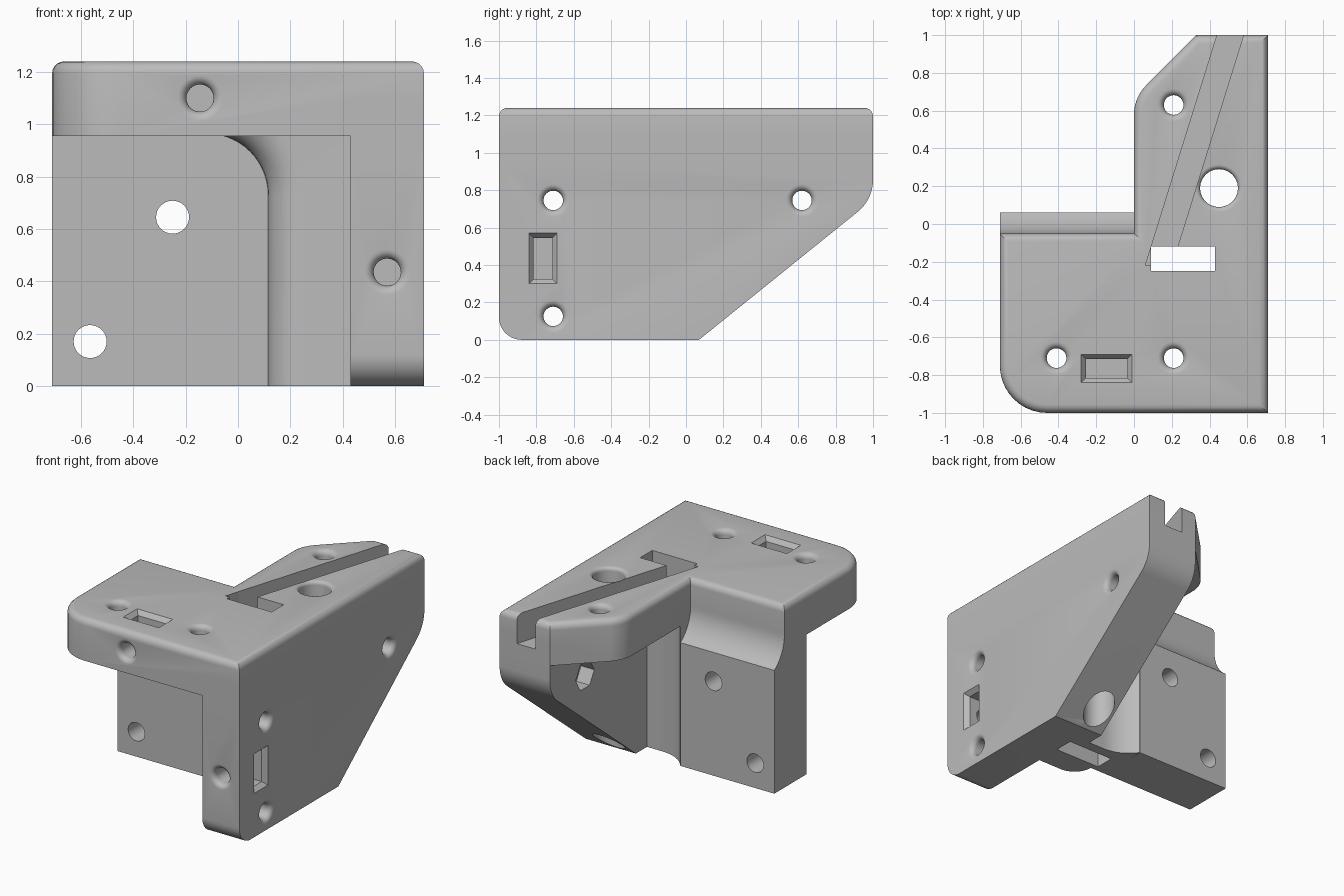
import bpy, bmesh
from math import pi, sin, cos, radians, acos
from mathutils import Vector

cube = bpy.data.objects.get("Cube")
if cube:
    bpy.data.objects.remove(cube, do_unlink=True)

grey = bpy.data.materials.new("plain grey")
grey.use_nodes = True
grey.diffuse_color = (0.5, 0.5, 0.5, 1)
grey.node_tree.nodes["Principled BSDF"].inputs["Base Color"].default_value = (0.5, 0.5, 0.5, 1)


def loft(name, loops, top_bevel=0):
    """Solid skinned through matching loops of 3D points."""
    bm = bmesh.new()
    rings = [[bm.verts.new(p) for p in loop] for loop in loops]
    for a, b in zip(rings, rings[1:]):
        for i in range(len(a)):
            j = (i + 1) % len(a)
            bm.faces.new((a[i], a[j], b[j], b[i]))
    bm.faces.new(rings[0])
    bm.faces.new(rings[-1])
    bmesh.ops.recalc_face_normals(bm, faces=bm.faces)
    if top_bevel:
        top = set(rings[-1])
        edges = [e for e in bm.edges if set(e.verts) <= top]
        bmesh.ops.bevel(bm, geom=edges, offset=top_bevel, segments=5, profile=0.5, affect='EDGES')
    mesh = bpy.data.meshes.new(name)
    bm.to_mesh(mesh)
    bm.free()
    mesh.materials.append(grey)
    obj = bpy.data.objects.new(name, mesh)
    bpy.context.collection.objects.link(obj)
    return obj


PLACE = {'x': lambda u, v, w: (w, u, v), 'y': lambda u, v, w: (u, w, v), 'z': lambda u, v, w: (u, v, w)}


def prism(name, axis, pts, lo, hi, bevel=0):
    return loft(name, [[PLACE[axis](*p, w) for p in pts] for w in (lo, hi)], bevel)


def rect(u0, u1, v0, v1):
    return [(u0, v0), (u1, v0), (u1, v1), (u0, v1)]


def rounded(points, steps=10):
    """Polygon from (u, v, radius) corners."""
    out = []
    for i, (u, v, r) in enumerate(points):
        p = Vector((u, v))
        if not r:
            out.append((u, v))
            continue
        a = (Vector(points[i - 1][:2]) - p).normalized()
        b = (Vector(points[(i + 1) % len(points)][:2]) - p).normalized()
        half = a.angle(b) / 2
        centre = p + (a + b).normalized() * r / sin(half)
        turn = pi / 2 - half
        mid, side = -(a + b).normalized(), (a - b).normalized()
        for k in range(steps + 1):
            t = turn * (1 - 2 * k / steps)
            out.append(tuple(centre + r * (mid * cos(t) + side * sin(t))))
    return out


def drill(origin, direction, r, depth, lip=0.0, sides=32):
    """Round hole with a softened rim; lip is the rim radius."""
    rot = Vector(direction).to_track_quat('Z', 'Y')
    profile = [(r + lip, -0.03)]
    if lip:
        for k in range(6, -1, -1):
            a = pi / 2 * k / 6
            profile.append((r + lip - lip * cos(a), lip - lip * sin(a)))
    profile.append((r, depth))
    return loft("hole", [[Vector(origin) + rot @ Vector((q * cos(2 * pi * i / sides), q * sin(2 * pi * i / sides), d))
                          for i in range(sides)] for q, d in profile])


def pocket(axis, cu, cv, hu, hv, surface):
    """Rectangular nut pocket with flared mouth."""
    levels = [(0.025, 0.02), (0.025, 0), (0, -0.03), (0, -0.24)]
    return loft("pocket", [[PLACE[axis](u, v, surface + d) for u, v in
                            rect(cu - hu - f, cu + hu + f, cv - hv - f, cv + hv + f)] for f, d in levels])


# Top plate with angled arm
top_plate = prism("bracket", 'z', rounded([
    (-0.71, -1, 0.25), (0.71, -1, 0), (0.71, 1, 0), (0.33, 1, 0),
    (0, 0.67, 0.22), (0, -0.05, 0), (-0.71, -0.05, 0)]), 0.955, 1.24, 0.045)

# Side plate, thicker behind the wall
tail = [(0.07, 0, 0), (1, 0.75, 0.22), (1, 1.1, 0)]
side_plate = prism("side_plate", 'x', rounded([(-1, 0, 0.12)] + tail + [(-1, 1.1, 0)]), 0.43, 0.71)
side_thick = prism("side_thickening", 'x', rounded([(-0.06, 0, 0)] + tail + [(-0.06, 1.1, 0)]), 0.33, 0.5)

# Rear wall with hollow fillets toward the plates
R = 0.25
end = acos(0.56)
arc = [(R * cos(end * k / 10), R * sin(end * k / 10)) for k in range(10, -1, -1)]
wall = prism("wall", 'x', [(-0.29, 0), (0.06, 0)] + [(0.2 - c, 1.05 - s) for c, s in arc] + [(-0.29, 1.05)], -0.71, 0)
wall_inner = prism("wall_inner", 'z', [(-0.1, -0.29), (-0.1, -0.05), (0, -0.05)]
                   + [(0.21 - s, 0.2 - c) for c, s in arc] + [(0.45, -0.05), (0.45, -0.29)], 0, 1.0)

# Rounded boss on the front of the wall
loops = []
for k in range(-1, 9):
    a = max(k, 0) / 8 * pi / 2
    d = 0.135 * (1 - cos(a))
    y = -0.2 if k < 0 else -0.29 - 0.135 * sin(a)
    r = 0.235 + d
    curve = [(-0.12 + r * sin(pi / 2 * i / 14), 0.73 + r * cos(pi / 2 * i / 14)) for i in range(15)]
    loops.append([(u, y, v) for u, v in [(-0.12, 1.15)] + curve + [(-0.12 + r, 0), (0.5, 0), (0.5, 1.15)]])
boss = loft("boss", loops)

# Cutters: slot, diagonal groove, nut pockets, holes
cutters = [
    prism("slot", 'z', rect(0.09, 0.43, -0.25, -0.12), -0.1, 1.4),
    prism("groove", 'z', [(0.06, -0.22), (0.2, -0.22), (0.611, 1.1), (0.471, 1.1)], 1.04, 1.4),
    pocket('z', -0.145, -0.765, 0.11, 0.05, 1.24),
    pocket('x', -0.765, 0.435, 0.05, 0.11, 0.71),
    drill((0.45, 0.19, 1.24), (0, 0, -1), 0.1, 1.5, 0.025, 48),
    drill((0.2, 0.62, 0.745), (1, 0, 0), 0.1, 0.23, 0, 6),
]
for x, y in ((-0.41, -0.71), (0.21, -0.71), (0.21, 0.63)):
    cutters.append(drill((x, y, 1.24), (0, 0, -1), 0.052, 0.4, 0.035))
for y, z in ((-0.71, 0.745), (-0.71, 0.125), (0.62, 0.745)):
    cutters.append(drill((0.71, y, z), (-1, 0, 0), 0.052, 0.45, 0.035))
for x, z in ((-0.145, 1.1), (0.57, 0.435)):
    cutters.append(drill((x, -1, z), (0, 1, 0), 0.052, 0.36, 0.035))
for x, z in ((-0.25, 0.645), (-0.565, 0.17)):
    cutters.append(drill((x, -0.5, z), (0, 1, 0), 0.063, 0.8))

# Join the parts, then cut
bpy.context.view_layer.objects.active = top_plate
jobs = [(o, 'UNION') for o in (side_plate, side_thick, wall, wall_inner, boss)]
jobs += [(o, 'DIFFERENCE') for o in cutters]
for other, operation in jobs:
    mod = top_plate.modifiers.new(other.name, 'BOOLEAN')
    mod.solver = 'EXACT'
    mod.operation = operation
    mod.object = other
    bpy.ops.object.modifier_apply(modifier=mod.name)
    bpy.data.objects.remove(other, do_unlink=True)

bpy.ops.object.select_all(action='DESELECT')
top_plate.select_set(True)
bpy.ops.object.shade_smooth_by_angle(angle=radians(30))
